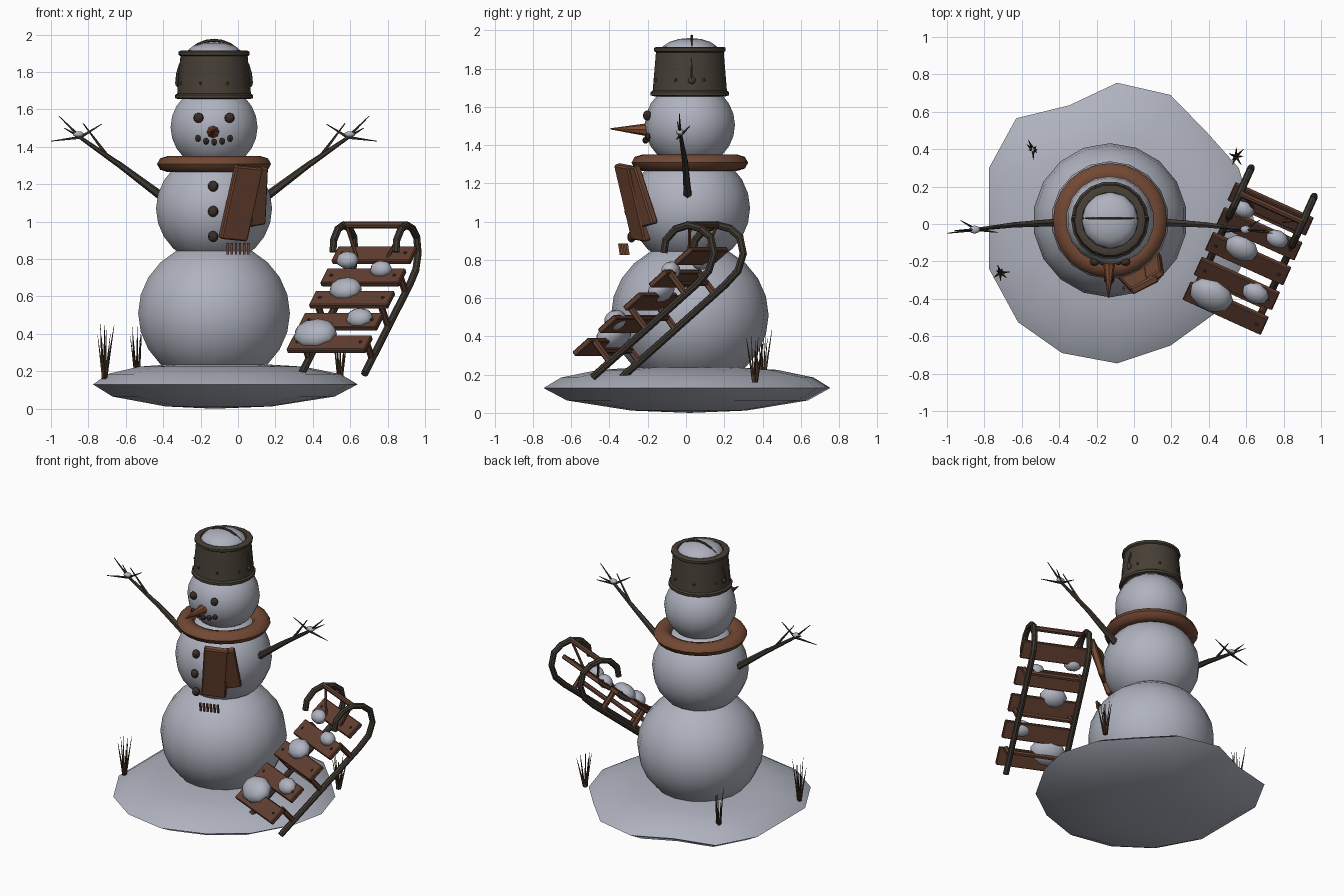
import bpy, bmesh, math, random
from math import sin, cos, pi, radians
from mathutils import Vector, Matrix, Euler

if "Cube" in bpy.data.objects:
    bpy.data.objects.remove(bpy.data.objects["Cube"])

random.seed(4)
CX, CY = -0.128, 0.02  # axis of the snowman


def material(name, rgb):
    m = bpy.data.materials.new(name)
    m.diffuse_color = (*rgb, 1)
    m.use_nodes = True
    m.node_tree.nodes["Principled BSDF"].inputs["Base Color"].default_value = m.diffuse_color
    return m


SNOW = material("snow", (0.43, 0.45, 0.52))
WOOD = material("sled wood", (0.12, 0.05, 0.03))
SCARF = material("scarf wool", (0.17, 0.066, 0.034))
METAL = material("bucket metal", (0.062, 0.05, 0.036))
BARK = material("bark", (0.05, 0.041, 0.031))
COAL = material("coal", (0.04, 0.026, 0.02))
CARROT = material("carrot", (0.21, 0.07, 0.03))
GRASS = material("dry grass", (0.07, 0.042, 0.024))


def finish(name, bm, mat, angle=40):
    bmesh.ops.recalc_face_normals(bm, faces=bm.faces)
    me = bpy.data.meshes.new(name)
    bm.to_mesh(me)
    bm.free()
    me.materials.append(mat)
    ob = bpy.data.objects.new(name, me)
    bpy.context.collection.objects.link(ob)
    bpy.ops.object.select_all(action='DESELECT')
    ob.select_set(True)
    bpy.context.view_layer.objects.active = ob
    if angle:
        bpy.ops.object.shade_smooth_by_angle(angle=radians(angle))
    return ob


def ball(bm, loc, size, seg=8, rings=6, rot=Matrix()):
    m = Matrix.Translation(loc) @ rot @ Matrix.Diagonal((*size, 1))
    bmesh.ops.create_uvsphere(bm, u_segments=seg, v_segments=rings, radius=1, matrix=m)


def box(bm, loc, size, rot=Matrix(), bevel=0.0):
    m = Matrix.Translation(loc) @ rot @ Matrix.Diagonal((*size, 1))
    vs = bmesh.ops.create_cube(bm, size=1, matrix=m)["verts"]
    if bevel:
        es = list({e for v in vs for e in v.link_edges})
        bmesh.ops.bevel(bm, geom=es, offset=bevel, segments=1, affect='EDGES')


def rod(bm, a, b, r1, r2, sides=6):
    a, b = Vector(a), Vector(b)
    d = b - a
    m = Matrix.Translation((a + b) / 2) @ d.to_track_quat('Z', 'Y').to_matrix().to_4x4()
    bmesh.ops.create_cone(bm, cap_ends=True, segments=sides, radius1=r1, radius2=r2,
                          depth=d.length, matrix=m)


def chain(bm, pts, r, sides=6):
    for a, b in zip(pts, pts[1:]):
        a, b = Vector(a), Vector(b)
        e = (b - a).normalized() * r * 0.3
        rod(bm, a - e, b + e, r, r, sides)


def lathe(bm, profile, seg, closed=False):
    rings = [[bm.verts.new((CX + r * cos(2 * pi * i / seg), CY + r * sin(2 * pi * i / seg), z))
              for i in range(seg)] for r, z in profile]
    pairs = list(zip(rings, rings[1:])) + ([(rings[-1], rings[0])] if closed else [])
    for p, q in pairs:
        for i in range(seg):
            j = (i + 1) % seg
            bm.faces.new((p[i], p[j], q[j], q[i]))
    return rings


# Snow mound: uneven outline scaled into stacked rings
outline = [(-.09, .755), (.195, .69), (.39, .49), (.56, .30), (.64, .03), (.59, -.2),
           (.43, -.48), (.195, -.65), (-.09, -.745), (-.385, -.69), (-.62, -.525),
           (-.775, -.24), (-.775, .30), (-.63, .565), (-.345, .635)]
bm = bmesh.new()
rings = [[bm.verts.new((CX + (x - CX) * k, CY + (y - CY) * k, z)) for x, y in outline]
         for k, z in [(.4, .012), (.84, .065), (1, .13), (.88, .185), (.62, .225), (.3, .24)]]
for p, q in zip(rings, rings[1:]):
    for i in range(len(outline)):
        j = (i + 1) % len(outline)
        bm.faces.new((p[i], p[j], q[j], q[i]))
for ring, z in ((rings[0], 0), (rings[-1], .243)):
    c = bm.verts.new((CX, CY, z))
    for i in range(len(ring)):
        bm.faces.new((ring[i], ring[(i + 1) % len(ring)], c))
finish("snow_mound", bm, SNOW, 60)

# Body balls
for name, z, r, rz in [("lower_body", .51, .412, .385), ("middle_body", 1.07, .315, .3),
                       ("head", 1.505, .236, .225)]:
    bm = bmesh.new()
    ball(bm, (CX, CY, z), (r, r, rz), 18, 12)
    finish(name, bm, SNOW, 60)

# Face and buttons
bm = bmesh.new()
for dx in (-.083, .083):
    ball(bm, (CX + dx, -.203, 1.555), (.027, .022, .027))
finish("eyes", bm, COAL)
bm = bmesh.new()
for i in range(-2, 3):
    ball(bm, (CX + i * .043, -.212 + abs(i) * .006, 1.425 + i * i * .005), (.018, .016, .018), 6, 5)
finish("mouth", bm, COAL)
bm = bmesh.new()
for z, y in ((1.19, -.285), (1.055, -.3), (.92, -.285)):
    ball(bm, (CX - .005, y, z), (.028, .022, .03))
finish("buttons", bm, COAL)
bm = bmesh.new()
rod(bm, (CX - .005, -.19, 1.48), (CX - .008, -.395, 1.485), .036, .003, 8)
finish("carrot_nose", bm, CARROT)

# Scarf: collar, two tails and a fringe
bm = bmesh.new()
lathe(bm, [(.247 + .058 * cos(a * pi / 4), 1.308 + .043 * sin(a * pi / 4)) for a in range(8)], 24, True)
finish("scarf_collar", bm, SCARF, 50)
for name, loc, size, rot in [
        ("scarf_tail_front", (.015, -.28, 1.1), (.16, .042, .41), (17, 5, 27)),
        ("scarf_tail_side", (.105, -.235, 1.135), (.1, .042, .32), (16, -8, 34))]:
    bm = bmesh.new()
    e = Euler([radians(a) for a in rot]).to_matrix().to_4x4()
    box(bm, loc, size, e, .008)
    finish(name, bm, SCARF, 30)
bm = bmesh.new()
for i in range(6):
    x = -.055 + i * .022
    box(bm, (x, -.345 + i * .008, .855), (.012, .012, .06), Matrix.Rotation(.15, 4, 'X'))
finish("scarf_fringe", bm, SCARF, 0)

# Upturned bucket with bands, rivets, handle and a snow cap
bm = bmesh.new()
lathe(bm, [(.19, 1.655), (.208, 1.66), (.208, 1.677), (.197, 1.685), (.18, 1.885), (.19, 1.892),
           (.19, 1.908), (.178, 1.914), (.15, 1.912), (.15, 1.87), (.001, 1.87)], 18)
finish("bucket", bm, METAL)
bm = bmesh.new()
for i in range(8):
    a = pi / 8 + i * pi / 4
    ball(bm, (CX + .192 * cos(a), CY + .192 * sin(a), 1.74), (.009, .009, .009), 6, 4)
finish("bucket_rivets", bm, METAL)
bm = bmesh.new()
chain(bm, [(CX + .2 * cos(pi * i / 14), CY + .01, 1.74 + .23 * sin(pi * i / 14)) for i in range(15)], .008)
for s in (-1, 1):
    ball(bm, (CX + s * .195, CY + .01, 1.74), (.012, .02, .02))
finish("bucket_handle", bm, METAL)
bm = bmesh.new()
ball(bm, (CX, CY, 1.89), (.152, .152, .07), 12, 8)
finish("bucket_snow", bm, SNOW, 60)

# Branch arms with twigs and a little snow in each hand
for name, s in (("left_arm", -1), ("right_arm", 1)):
    def P(dx, y, z):
        return (CX + s * dx, y, z)
    bm = bmesh.new()
    rod(bm, P(.26, .01, 1.12), P(.52, -.005, 1.315), .024, .016)
    rod(bm, P(.515, -.005, 1.31), P(.73, -.03, 1.46), .016, .009)
    rod(bm, P(.57, -.01, 1.35), P(.7, -.035, 1.525), .01, .003, 5)
    for tip in ((.83, -.035, 1.565), (.872, -.05, 1.43), (.60, -.045, 1.522), (.80, .02, 1.5)):
        rod(bm, P(.715, -.03, 1.45), P(*tip), .009, .002, 5)
    finish(name, bm, BARK)
    bm = bmesh.new()
    ball(bm, P(.725, -.03, 1.467), (.03, .022, .016))
    finish(name + "_snow", bm, SNOW, 60)

# Sled frame: side, along the slope, normal
u = Vector((.24, .53, .475)).normalized()
s = Vector((.91, -.413, 0)).normalized()
n = s.cross(u).normalized()
R = Matrix((s, u, n)).transposed().to_4x4()
O = Vector((.49, -.45, .345))


def S(a, b, c):
    return O + s * a + u * b + n * c


bend = [(-.06, -.15), (.70, -.15), (.80, -.14), (.88, -.09), (.92, -.01), (.905, .06),
        (.86, .12), (.79, .15), (.71, .14), (.665, .10)]
for name, side in (("left_runner", -.185), ("right_runner", .185)):
    bm = bmesh.new()
    chain(bm, [S(side, b, c) for b, c in bend], .02, 8)
    finish(name, bm, BARK)

bm = bmesh.new()
bolts = bmesh.new()
for i in range(5):
    b = i * .188
    box(bm, S(0, b, 0), (.46, .122, .03), R, .005)
    for side in (-.185, .185):
        ball(bolts, S(side, b, .016), (.01, .01, .008), 6, 4, R)
finish("sled_slats", bm, WOOD, 30)
finish("sled_bolts", bolts, BARK)

bm = bmesh.new()
for b in (.06, .33, .62):
    rod(bm, S(-.185, b, -.075), S(.185, b, -.075), .016, .016)
    for side in (-.185, .185):
        rod(bm, S(side, b, -.15), S(side, b, -.01), .018, .018)
rod(bm, S(-.19, .86, .12), S(.19, .86, .12), .018, .018, 8)
for side in (-1, 1):
    rod(bm, S(side * .17, .86, .115), S(side * .09, .72, .01), .009, .009)
finish("sled_crossbars", bm, WOOD)

bm = bmesh.new()
for x, y, z, r, h in [(.585, .08, .795, .062, .045), (.765, -.08, .745, .062, .045),
                      (.575, -.13, .64, .092, .055), (.65, -.37, .485, .075, .05),
                      (.413, -.38, .40, .122, .07)]:
    ball(bm, (x, y, z), (r, r * .8, h), 9, 7, R)
finish("sled_snow", bm, SNOW, 60)

# Dry grass tufts
bm = bmesh.new()
for x, y in ((-.54, .40), (-.715, -.26), (.545, .36)):
    for i in range(7):
        a = i * 2 * pi / 7 + random.uniform(-.3, .3)
        k = random.uniform(.02, .065)
        rod(bm, (x + .008 * cos(a), y + .008 * sin(a), .16),
            (x + k * cos(a), y + k * sin(a), random.uniform(.36, .46)), .008, .001, 4)
finish("grass_tufts", bm, GRASS, 0)
